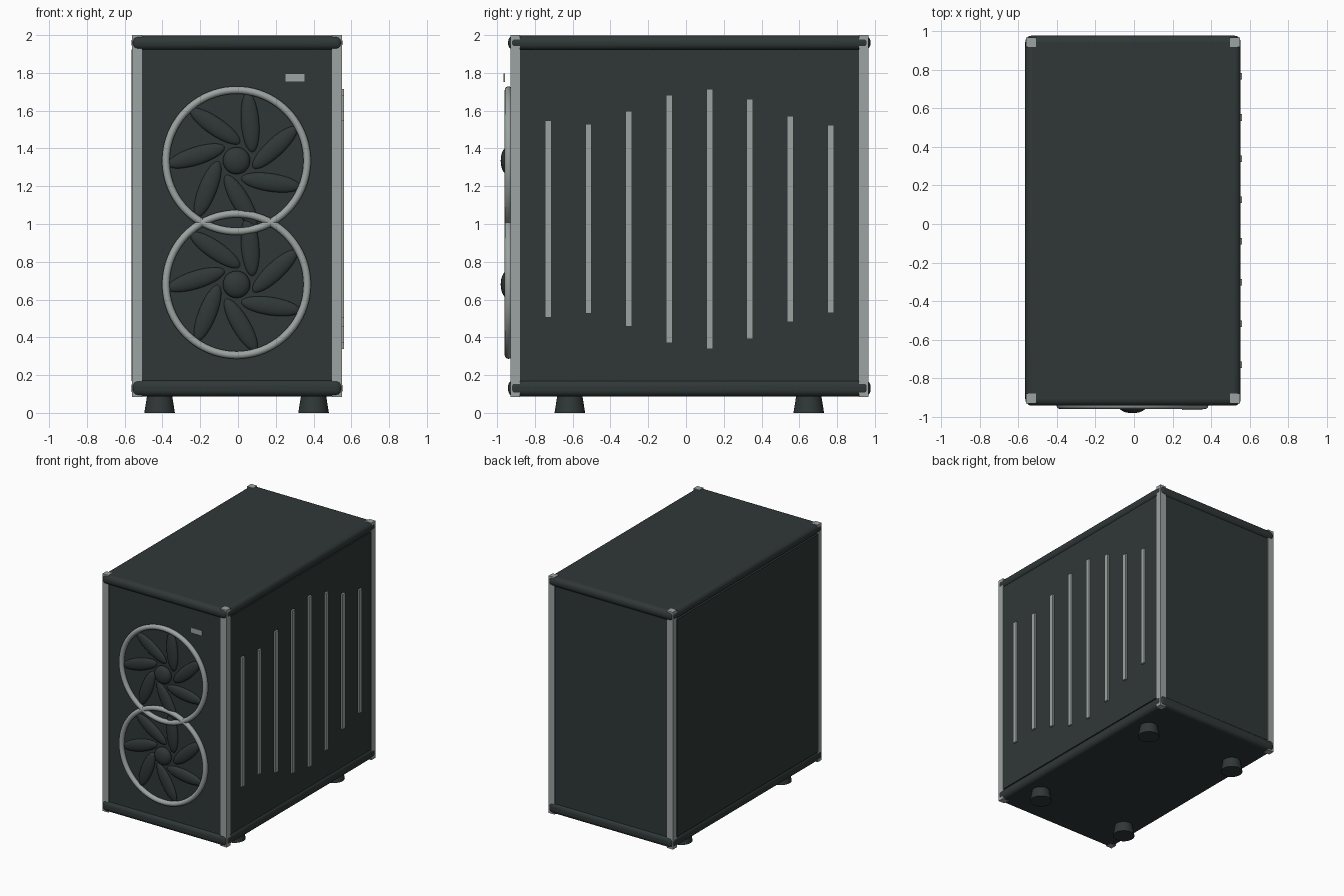
import bpy
import math
from mathutils import Matrix, Vector

cube = bpy.data.objects.get("Cube")
if cube:
    bpy.data.objects.remove(cube, do_unlink=True)


def material(name, rgb):
    m = bpy.data.materials.new(name)
    m.use_nodes = True
    m.diffuse_color = (*rgb, 1)
    m.node_tree.nodes["Principled BSDF"].inputs["Base Color"].default_value = (*rgb, 1)
    return m


DARK = material("dark slate", (0.029, 0.039, 0.038))
SILVER = material("silver grey", (0.33, 0.37, 0.36))


def finish(name, mat, smooth=False):
    ob = bpy.context.object
    ob.name = name
    ob.data.materials.append(mat)
    if smooth:
        bpy.ops.object.shade_smooth_by_angle(angle=math.radians(40))
    return ob


def box(name, mat, x, y, z, bevel=0):
    """Box from three (low, high) ranges, with optional rounded edges."""
    bpy.ops.mesh.primitive_cube_add(size=1)
    ob = bpy.context.object
    spans = (x, y, z)
    size = Matrix.Diagonal([hi - lo for lo, hi in spans]).to_4x4()
    centre = Vector([(lo + hi) / 2 for lo, hi in spans])
    ob.data.transform(Matrix.Translation(centre) @ size)
    if bevel:
        mod = ob.modifiers.new("rounded edges", "BEVEL")
        mod.width = bevel
        mod.segments = 5
    return finish(name, mat, bool(bevel))


# Corner posts
POST_X = ((-0.56, -0.507), (0.497, 0.55))
POST_Y = ((-0.93, -0.88), (0.917, 0.967))
for side, px in zip(("right", "left"), POST_X):
    for end, py in zip(("front", "back"), POST_Y):
        box(f"{end}_{side}_post", SILVER, px, py, (0.085, 2.0))

# Rounded top and bottom slabs
SLAB_X, SLAB_Y = (-0.564, 0.553), (-0.942, 0.977)
box("top_slab", DARK, SLAB_X, SLAB_Y, (1.921, 1.998), 0.034)
box("bottom_slab", DARK, SLAB_X, SLAB_Y, (0.087, 0.175), 0.034)

# Wall panels set between the posts
INNER_X, INNER_Y, WALL_Z = (-0.51, 0.5), (-0.885, 0.92), (0.17, 1.925)
box("front_panel", DARK, INNER_X, (-0.924, -0.9), WALL_Z)
box("back_panel", DARK, INNER_X, (0.937, 0.961), WALL_Z)
box("right_panel", DARK, (-0.563, -0.54), INNER_Y, WALL_Z)
box("left_panel", DARK, (0.522, 0.546), INNER_Y, WALL_Z)

# Vertical vent strips on one side wall
HALF_HEIGHTS = (0.522, 0.502, 0.57, 0.657, 0.688, 0.635, 0.545, 0.497)
for i, half in enumerate(HALF_HEIGHTS):
    y = -0.73 + i * 0.2137
    box(f"vent_strip_{i + 1}", SILVER, (0.54, 0.561), (y - 0.017, y + 0.017),
        (1.027 - half, 1.027 + half))

# Indicator plate on the front
box("indicator_plate", SILVER, (0.25, 0.355), (-0.965, -0.957), (1.753, 1.796))


def ellipsoid(name, centre, radii, turn=0):
    bpy.ops.mesh.primitive_uv_sphere_add(segments=24, ring_count=14)
    ob = bpy.context.object
    ob.data.transform(Matrix.Translation(centre) @ Matrix.Rotation(-turn, 4, "Y")
                      @ Matrix.Diagonal(radii).to_4x4())
    return finish(name, DARK, True)


# Two fans: ring, hub and seven swept blades each
FAN_X, BLADES = -0.008, 7
for label, z in (("upper", 1.335), ("lower", 0.68)):
    bpy.ops.mesh.primitive_torus_add(major_radius=0.374, minor_radius=0.02,
                                     major_segments=80, minor_segments=12,
                                     location=(FAN_X, -0.94, z),
                                     rotation=(math.pi / 2, 0, 0))
    finish(f"{label}_fan_ring", SILVER, True)
    ellipsoid(f"{label}_fan_hub", Vector((FAN_X, -0.945, z)), (0.072, 0.036, 0.072))
    for i in range(BLADES):
        a = math.radians(19) + i * math.tau / BLADES
        centre = Vector((FAN_X + 0.215 * math.cos(a), -0.93, z + 0.215 * math.sin(a)))
        ellipsoid(f"{label}_fan_blade_{i + 1}", centre, (0.158, 0.024, 0.048),
                  a + math.radians(24))

# Tapered feet
for side, x in (("right", -0.415), ("left", 0.4)):
    for end, y in (("front", -0.615), ("back", 0.65)):
        bpy.ops.mesh.primitive_cone_add(vertices=32, radius1=0.081, radius2=0.065,
                                        depth=0.1, location=(x, y, 0.05))
        finish(f"{end}_{side}_foot", DARK, True)
